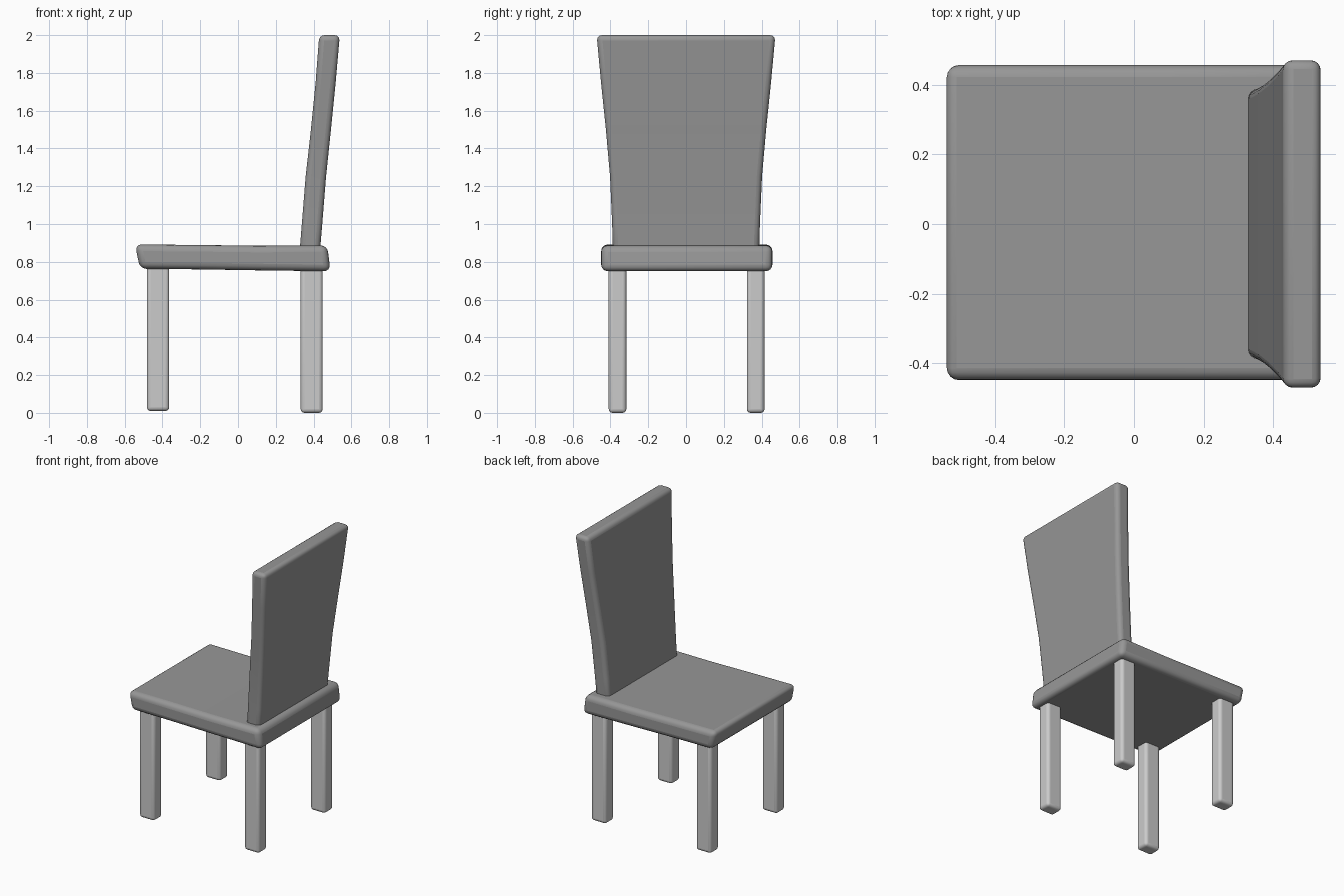
import bpy, bmesh
from math import radians

if "Cube" in bpy.data.objects:
    bpy.data.objects.remove(bpy.data.objects["Cube"])


def loft(name, rings, radius, segments=4, material=None):
    """Loft rectangular sections (each a list of 4 points), cap and round the edges."""
    bm = bmesh.new()
    vs = [[bm.verts.new(p) for p in ring] for ring in rings]
    for a, b in zip(vs, vs[1:]):
        for i in range(4):
            j = (i + 1) % 4
            bm.faces.new((a[i], a[j], b[j], b[i]))
    bm.faces.new(vs[0][::-1])
    bm.faces.new(vs[-1])
    bmesh.ops.recalc_face_normals(bm, faces=bm.faces)
    mesh = bpy.data.meshes.new(name)
    bm.to_mesh(mesh)
    bm.free()
    if material:
        mesh.materials.append(material)
    obj = bpy.data.objects.new(name, mesh)
    bpy.context.collection.objects.link(obj)
    bevel = obj.modifiers.new("rounded_edges", 'BEVEL')
    bevel.width = radius
    bevel.segments = segments
    bevel.limit_method = 'ANGLE'
    bevel.angle_limit = radians(40)
    bpy.ops.object.select_all(action='DESELECT')
    obj.select_set(True)
    bpy.context.view_layer.objects.active = obj
    bpy.ops.object.shade_smooth_by_angle(angle=radians(40))
    return obj


def level(x0, x1, y0, y1, z):
    return [(x0, y0, z), (x1, y0, z), (x1, y1, z), (x0, y1, z)]


# Dark upholstery for seat and backrest
upholstery = bpy.data.materials.new("upholstery")
upholstery.diffuse_color = (0.31, 0.31, 0.31, 1)
upholstery.use_nodes = True
upholstery.node_tree.nodes["Principled BSDF"].inputs["Base Color"].default_value = upholstery.diffuse_color

# Seat: cross-sections along x, slightly dished, with slanted ends
seat_profile = [(-0.519, -0.545, 0.763, 0.892), (-0.2, -0.2, 0.760, 0.889),
                (0.1, 0.1, 0.755, 0.885), (0.490, 0.472, 0.750, 0.887)]
loft("seat", [[(xb, -0.449, zb), (xb, 0.457, zb), (xt, 0.457, zt), (xt, -0.449, zt)]
              for xb, xt, zb, zt in seat_profile], 0.035, material=upholstery)

# Backrest: leaning back and flaring towards the top (z, front x, rear x, half width)
back_profile = [(0.83, 0.324, 0.432, 0.386), (1.0, 0.338, 0.446, 0.391),
                (1.25, 0.358, 0.466, 0.402), (1.5, 0.386, 0.492, 0.424),
                (1.75, 0.411, 0.517, 0.450), (2.0, 0.430, 0.539, 0.473)]
loft("backrest", [level(x0, x1, -w, w, z) for z, x0, x1, w in back_profile],
     0.028, material=upholstery)

# Four rounded square legs
for label, x0, x1, foot in (("side_a", -0.482, -0.364, 0.01), ("side_b", 0.332, 0.448, 0.0)):
    for end, y0, y1 in (("right", -0.409, -0.316), ("left", 0.322, 0.415)):
        loft(f"leg_{label}_{end}",
             [level(x0, x1, y0, y1, foot), level(x0, x1, y0, y1, 0.81)], 0.02, 4)
